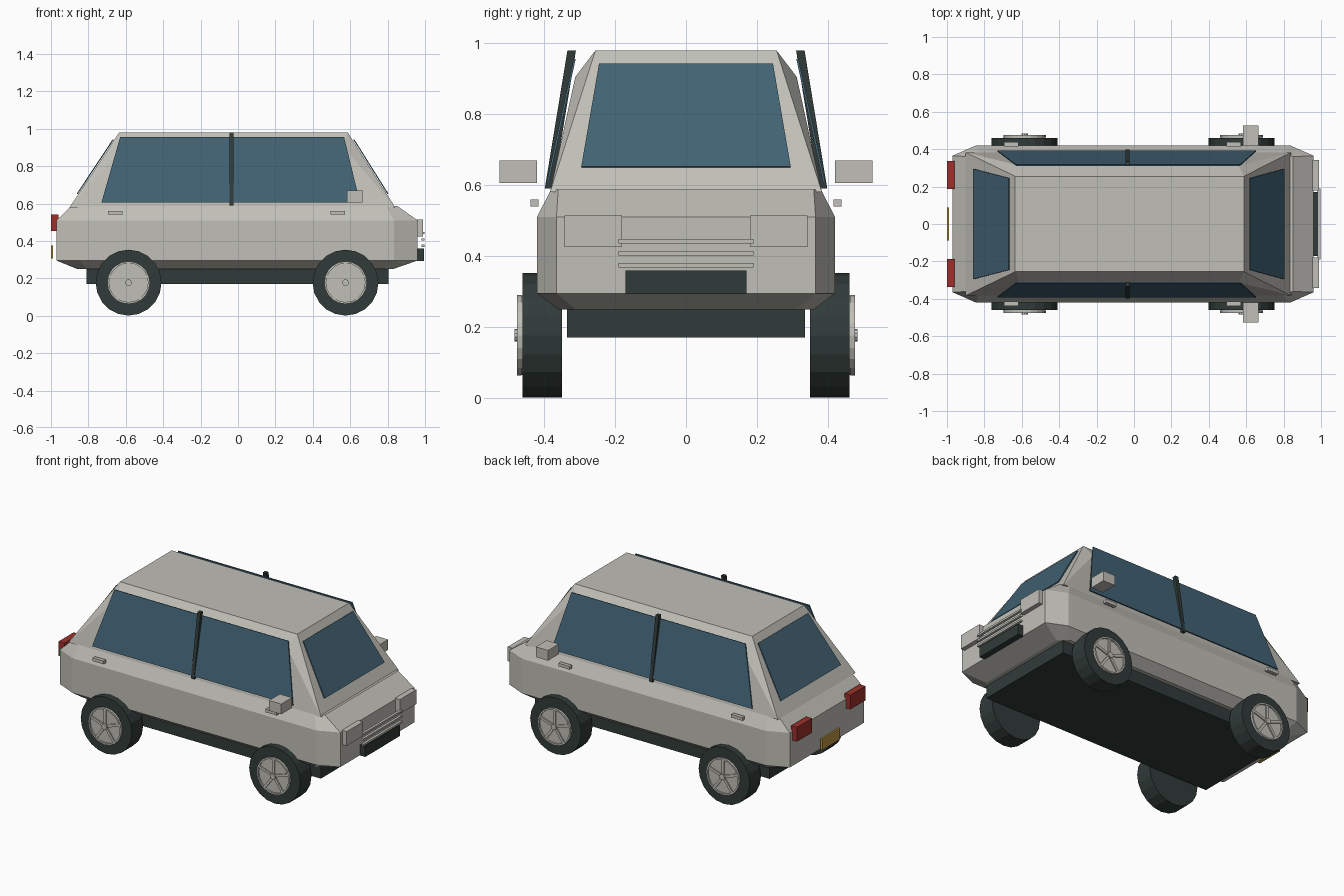
import bpy, bmesh, math
from mathutils import Vector, Matrix

cube = bpy.data.objects.get("Cube")
if cube:
    bpy.data.objects.remove(cube)


def material(name, r, g, b):
    m = bpy.data.materials.new(name)
    m.use_nodes = True
    m.diffuse_color = (r, g, b, 1)
    m.node_tree.nodes["Principled BSDF"].inputs["Base Color"].default_value = (r, g, b, 1)
    return m


SILVER = material("warm silver", .53, .52, .475)
DARK = material("dark rubber", .03, .044, .041)
GLASS = material("blue glass", .055, .125, .175)
RED = material("tail red", .34, .03, .025)
AMBER = material("plate amber", .5, .3, .06)


def finish(name, bm, mat):
    bmesh.ops.recalc_face_normals(bm, faces=bm.faces)
    mesh = bpy.data.meshes.new(name)
    bm.to_mesh(mesh)
    bm.free()
    mesh.materials.append(mat)
    ob = bpy.data.objects.new(name, mesh)
    bpy.context.collection.objects.link(ob)
    return ob


def loft(name, rings, mat):
    """Join rings of equal length into a closed solid."""
    bm = bmesh.new()
    loops = [[bm.verts.new(p) for p in ring] for ring in rings]
    n = len(loops[0])
    for a, b in zip(loops, loops[1:]):
        for i in range(n):
            j = (i + 1) % n
            bm.faces.new((a[i], a[j], b[j], b[i]))
    bm.faces.new(loops[0])
    bm.faces.new(loops[-1])
    return finish(name, bm, mat)


def rect(x0, x1, y, z):
    return [(x0, -y, z), (x1, -y, z), (x1, y, z), (x0, y, z)]


def box(name, x, y, z, mat):
    ring = [(x[0], y[0]), (x[1], y[0]), (x[1], y[1]), (x[0], y[1])]
    return loft(name, [[(px, py, h) for px, py in ring] for h in z], mat)


def plate(name, quad, mat, thick):
    """Thicken a quad by offsetting it along its normal."""
    q = [Vector(p) for p in quad]
    n = (q[1] - q[0]).cross(q[3] - q[0]).normalized() * thick
    return loft(name, [q, [p + n for p in q]], mat)


def octagon(x0, x1, y, z, cx, cy):
    return [(x0 + cx, -y, z), (x1 - cx, -y, z), (x1, cy - y, z), (x1, y - cy, z),
            (x1 - cx, y, z), (x0 + cx, y, z), (x0, y - cy, z), (x0, cy - y, z)]


# Lower body with chamfered corners
loft("body", [octagon(-.86, .83, .36, .25, .05, .05),
              octagon(-.97, .96, .42, .295, .125, .055),
              octagon(-.97, .96, .42, .51, .125, .055),
              octagon(-.89, .85, .38, .588, .06, .02)], SILVER)
box("chassis", (-.81, .805), (-.335, .335), (.17, .27), DARK)

# Cabin: the shoulder ring is shorter than the roof, giving triangular corners
base = rect(-.9, .84, .383, .58)
shoulder = rect(-.61, .56, .312, .905)
roof = rect(-.635, .587, .255, .98)
bm = bmesh.new()
b, s, r = [[bm.verts.new(p) for p in ring] for ring in (base, shoulder, roof)]
for i in (0, 2):
    bm.faces.new((b[i], b[i + 1], s[i + 1], s[i]))
    bm.faces.new((s[i], s[i + 1], r[i + 1], r[i]))
for i, j in ((1, 2), (3, 0)):
    bm.faces.new((b[i], b[j], r[j], r[i]))
for i in range(4):
    bm.faces.new((b[i], s[i], r[i]))
bm.faces.new(r)
bm.faces.new(b)
finish("cabin", bm, SILVER)

# Windscreen and rear window
plate("windscreen", [(.799, -.295, .65), (.799, .295, .65),
                     (.617, .245, .94), (.617, -.245, .94)], GLASS, .006)
plate("rear_window", [(-.857, .295, .65), (-.857, -.295, .65),
                      (-.665, -.245, .94), (-.665, .245, .94)], GLASS, .006)


def cylinder(name, radius, depth, sides, centre, mat, axis="Y"):
    bm = bmesh.new()
    turn = Matrix.Rotation(math.pi / 2, 4, "X")
    bmesh.ops.create_cone(bm, cap_ends=True, segments=sides, radius1=radius,
                          radius2=radius, depth=depth,
                          matrix=Matrix.Translation(centre) @ turn)
    return finish(name, bm, mat)


def wheel(name, x, side):
    z = .177
    cylinder(name + "_tyre", .176, .11, 20, (x, side * .405, z), DARK)
    cylinder(name + "_hub_disc", .112, .014, 20, (x, side * .46, z), SILVER)
    # Raised rim ring
    ring = []
    for radius, y in ((.104, .464), (.114, .464), (.114, .476), (.104, .476)):
        ring.append([(x + radius * math.cos(a), side * y, z + radius * math.sin(a))
                     for a in (math.tau * i / 20 for i in range(20))])
    bm = bmesh.new()
    loops = [[bm.verts.new(p) for p in c] for c in ring]
    for k in range(4):
        for i in range(20):
            j, m = (i + 1) % 20, (k + 1) % 4
            bm.faces.new((loops[k][i], loops[k][j], loops[m][j], loops[m][i]))
    finish(name + "_rim", bm, SILVER)
    # Five slim spokes and a small centre cap
    for i in range(5):
        a = math.pi / 2 + math.tau * i / 5
        spoke = box(f"{name}_spoke_{i + 1}", (.01, .106), (-.005, .005), (-.008, .008), SILVER)
        spoke.matrix_world = (Matrix.Translation((x, side * .469, z))
                              @ Matrix.Rotation(-a, 4, "Y"))
    cylinder(name + "_cap", .018, .02, 10, (x, side * .473, z), SILVER)


# Parts found on both sides
for side, label in ((1, "left"), (-1, "right")):
    def span(a, c):
        return sorted((side * a, side * c))

    plate(label + "_side_window", [(-.73, side * .387, .605), (.652, side * .387, .605),
                                   (.567, side * .311, .955), (-.63, side * .311, .955)],
          GLASS, -side * .006)
    loft(label + "_door_pillar", [[(x, side * y + dy, z) for x, dy in
                                   ((-.046, -.012), (-.024, -.012), (-.024, .012), (-.046, .012))]
                                  for y, z in ((.386, .59), (.322, .98))], DARK)
    box(label + "_mirror", (.582, .666), span(.42, .526), (.606, .67), SILVER)
    for end, x in (("front", .495), ("rear", -.695)):
        box(f"{label}_{end}_handle", (x, x + .077), span(.415, .438), (.54, .56), SILVER)
    box(label + "_headlight", (.95, .988), span(.18, .342), (.425, .514), SILVER)
    box(label + "_tail_light", (-1, -.96), span(.188, .337), (.453, .542), RED)
    wheel(label + "_front_wheel", .575, side)
    wheel(label + "_rear_wheel", -.585, side)

# Grille bars and number plates
for i, z in enumerate((.442, .408, .374)):
    box(f"grille_bar_{i + 1}", (.982, .998), (-.19, .19), (z - .006, z + .006), SILVER)
box("front_plate", (.955, .995), (-.17, .17), (.293, .36), DARK)
box("rear_plate", (-1, -.988), (-.088, .088), (.305, .375), AMBER)
